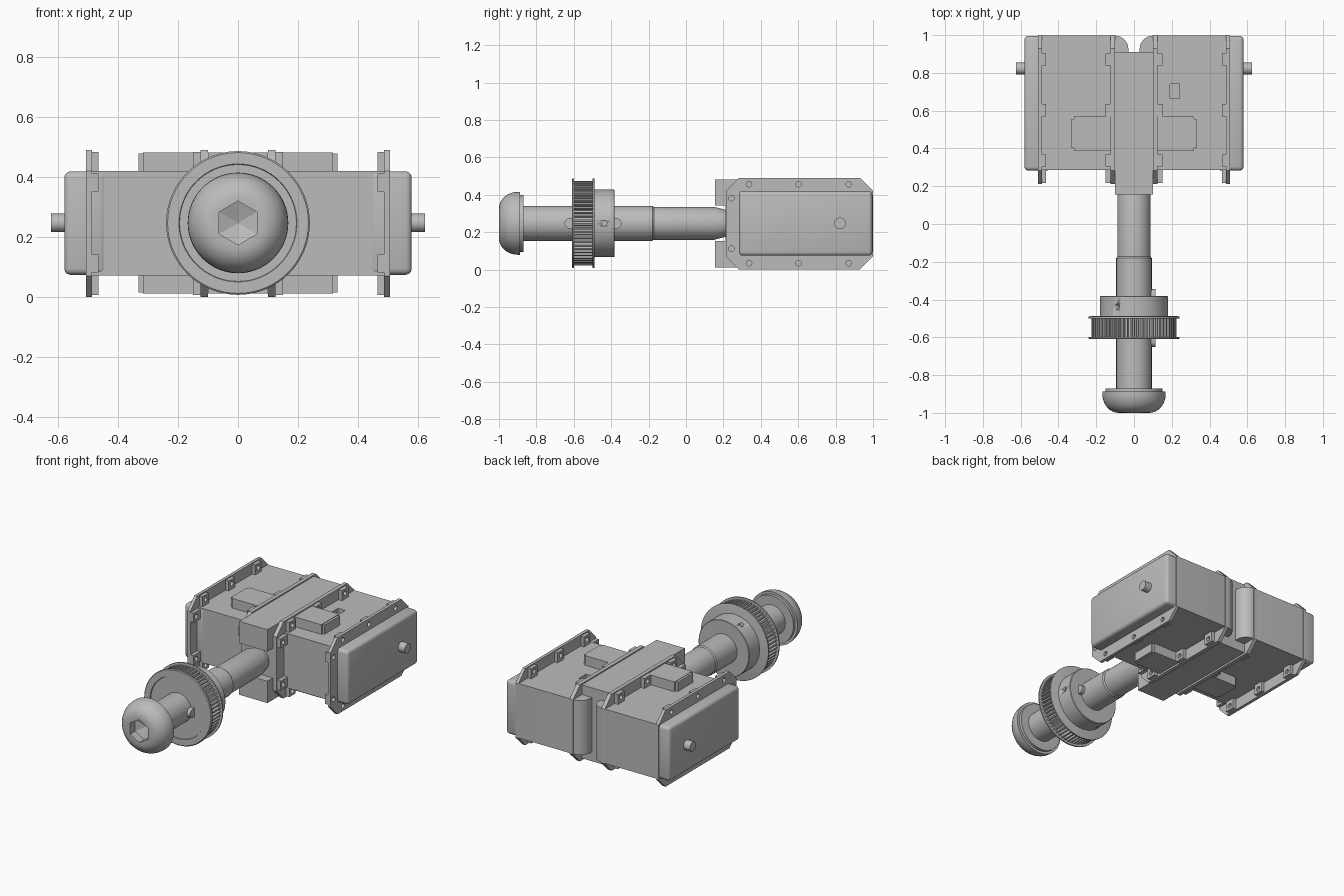
import bpy, bmesh
from math import sin, cos, pi, radians
from mathutils import Vector, Matrix

if "Cube" in bpy.data.objects:
    bpy.data.objects.remove(bpy.data.objects["Cube"], do_unlink=True)

CZ = 0.247  # height of the shaft axis

grey = bpy.data.materials.new("plain grey")
grey.use_nodes = True
tone = (0.5, 0.5, 0.5, 1)
grey.diffuse_color = tone
grey.node_tree.nodes["Principled BSDF"].inputs["Base Color"].default_value = tone


def finish(name, bm, smooth=False):
    bmesh.ops.remove_doubles(bm, verts=bm.verts[:], dist=1e-5)
    bmesh.ops.recalc_face_normals(bm, faces=bm.faces[:])
    me = bpy.data.meshes.new(name)
    bm.to_mesh(me)
    bm.free()
    me.materials.append(grey)
    ob = bpy.data.objects.new(name, me)
    bpy.context.collection.objects.link(ob)
    if smooth:
        activate(ob)
        bpy.ops.object.shade_smooth_by_angle(angle=radians(32))
    return ob


def activate(ob):
    bpy.ops.object.select_all(action='DESELECT')
    ob.select_set(True)
    bpy.context.view_layer.objects.active = ob


def box(name, x, y, z, bevel=0.0):
    bm = bmesh.new()
    size = [abs(r[1] - r[0]) for r in (x, y, z)]
    mid = [(r[1] + r[0]) / 2 for r in (x, y, z)]
    bmesh.ops.create_cube(bm, size=1, matrix=Matrix.Translation(mid) @ Matrix.Diagonal((*size, 1)))
    if bevel:
        bmesh.ops.bevel(bm, geom=bm.edges[:], offset=bevel, segments=3, profile=0.5, affect='EDGES')
    return finish(name, bm, bevel > 0)


def extrude(name, pts, start, step, smooth=False):
    """Closed outline of 3D points swept along step."""
    bm = bmesh.new()
    face = bm.faces.new([bm.verts.new(Vector(p) + Vector(start)) for p in pts])
    out = bmesh.ops.extrude_face_region(bm, geom=[face])
    moved = [g for g in out["geom"] if isinstance(g, bmesh.types.BMVert)]
    bmesh.ops.translate(bm, verts=moved, vec=step)
    return finish(name, bm, smooth)


def lathe(name, profile, segs=64):
    """Profile of (y, radius) turned about the shaft axis."""
    bm = bmesh.new()
    rings = [[bm.verts.new((r * cos(pi / 2 + 2 * pi * i / segs), y,
                            CZ + r * sin(pi / 2 + 2 * pi * i / segs)))
              for i in range(segs)] for y, r in profile]
    for a, b in zip(rings, rings[1:]):
        for i in range(segs):
            j = (i + 1) % segs
            bm.faces.new((a[i], a[j], b[j], b[i]))
    return finish(name, bm, segs > 8)


def rod(name, centre, direction, radius, length, segs=24):
    bm = bmesh.new()
    turn = Vector(direction).to_track_quat('Z', 'Y').to_matrix().to_4x4()
    bmesh.ops.create_cone(bm, cap_ends=True, segments=segs, radius1=radius, radius2=radius,
                          depth=length, matrix=Matrix.Translation(centre) @ turn)
    return finish(name, bm, True)


def cut(ob, cutter):
    mod = ob.modifiers.new("cut", 'BOOLEAN')
    mod.operation, mod.solver, mod.object = 'DIFFERENCE', 'EXACT', cutter
    activate(ob)
    bpy.ops.object.modifier_apply(modifier=mod.name)
    bpy.data.objects.remove(cutter, do_unlink=True)


# Button head with hex socket and washer step
dome = [(-0.90 - 0.10 * sin(t * pi / 16), 0.08 + 0.088 * cos(t * pi / 16)) for t in range(9)]
head = lathe("button_head", [(-1, 0)] + dome[::-1] + [(-0.888, 0.168), (-0.888, 0.152),
                                                     (-0.87, 0.152), (-0.87, 0)])
cut(head, lathe("socket_cutter", [(-1.02, 0), (-1.02, 0.073), (-0.95, 0.073), (-0.925, 0)], 6))

# Stepped shaft with tapered tip
lathe("shaft", [(-0.9, 0), (-0.9, 0.094), (-0.18, 0.094), (-0.172, 0.088),
                (0.15, 0.088), (0.22, 0.07), (0.22, 0)])

# Drive key with rounded ends, lying along the shaft
key = [(0, y0 + 0.028 * sin(a), CZ + 0.028 * cos(a))
       for y0, first in ((-0.373, 0), (-0.622, pi))
       for a in [first + pi * k / 8 for k in range(9)]]
extrude("shaft_key", key, (0.06, 0, 0), (0.055, 0, 0), True)

# Pulley: toothed ring, two rims and a hub
TEETH = 60
ring = []
for i in range(TEETH):
    for frac, r in ((0.0, 0.205), (0.4, 0.205), (0.5, 0.226), (0.9, 0.226)):
        a = 2 * pi * (i + frac) / TEETH
        ring.append((r * cos(a), 0, CZ + r * sin(a)))
extrude("pulley_teeth", ring, (0, -0.602, 0), (0, 0.106, 0))
lathe("pulley_front_rim", [(-0.604, 0), (-0.604, 0.195), (-0.61, 0.197), (-0.61, 0.235),
                           (-0.606, 0.24), (-0.598, 0.24), (-0.598, 0)])
lathe("pulley_back_rim", [(-0.5, 0), (-0.5, 0.24), (-0.491, 0.24), (-0.488, 0.23), (-0.488, 0)])
hub = lathe("pulley_hub", [(-0.495, 0), (-0.495, 0.18), (-0.385, 0.18), (-0.382, 0.177), (-0.382, 0)])
for deg in (0, 120, 240):
    d = Vector((cos(radians(deg)), 0, sin(radians(deg))))
    cut(hub, rod("screw_cutter", Vector((0, -0.437, CZ)) + d * 0.17, d, 0.014, 0.08))

# Central spine with upper and lower rails and cross bars
box("spine_core", (-0.1, 0.1), (0.21, 0.91), (0.03, 0.46))
for label, s in (("upper", 1), ("lower", -1)):
    def level(a, b):
        return sorted((CZ + s * a, CZ + s * b))
    box(label + "_rail", (-0.1, 0.1), (0.155, 0.91), level(0.095, 0.235))
    box(label + "_cross_bar", (-0.317, 0.317), (0.39, 0.57), level(0.16, 0.235))
    box(label + "_cross_bar_end", (-0.332, 0.332), (0.403, 0.557), level(0.16, 0.232))

# Flange outline and its bolt holes, as (y, z)
C = 0.07
Y0, Y1, Z1 = 0.213, 1.0, 0.49
outline = [(0, Y0, C), (0, Y0 + C, 0), (0, Y1 - C, 0), (0, Y1, C),
           (0, Y1, Z1 - C), (0, Y1 - C, Z1), (0, Y0 + C, Z1), (0, Y0, Z1 - C)]
holes = [(y, z) for y in (0.337, 0.602, 0.87) for z in (0.034, 0.456)]
holes += [(0.243, 0.112), (0.243, 0.382)]

for side, s in (("left", 1), ("right", -1)):
    # Housing half with rounded inner back corner
    arc = [(s * (0.1 - 0.07 * sin(k * pi / 16)), 0.927 + 0.07 * cos(k * pi / 16), 0) for k in range(9)]
    half = [(0, 0.287, 0), (s * 0.5, 0.287, 0), (s * 0.5, 0.997, 0)] + arc + [(s * 0.03, 0.9, 0), (0, 0.9, 0)]
    housing = extrude(side + "_housing", half, (0, 0, 0.072), (0, 0, 0.348), True)
    if s > 0:
        cut(housing, box("pocket_cutter", (0.19, 0.242), (0.665, 0.74), (0.395, 0.5)))
    # End cap and axle stub
    box(side + "_end_cap", (s * 0.44, s * 0.58), (0.283, 0.996), (0.074, 0.419), 0.02)
    rod(side + "_axle_stub", (s * 0.59, 0.823, CZ), (1, 0, 0), 0.031, 0.07)

    # Outer and inner flanges, with bosses round the bolt holes
    for kind, a, b, c, d in (("outer", 0.487, 0.507, 0.465, 0.487), ("inner", 0.1, 0.125, 0.125, 0.15)):
        plate = extrude(f"{side}_{kind}_flange", outline, (s * a, 0, 0), (s * (b - a), 0, 0))
        for n, (y, z) in enumerate(holes):
            spot = (s * (a + d) / 2, y, z)
            cut(plate, rod("bolt_cutter", spot, (1, 0, 0), 0.015, 0.2, 16))
            if n < 6:
                span = ((y - 0.032, y + 0.032), (0.006, 0.075) if z < CZ else (0.415, 0.484))
            else:
                span = ((Y0 + 0.003, 0.29), (z - 0.03, z + 0.03))
            boss = box(f"{side}_{kind}_boss_{n + 1}", (s * c, s * d), *span)
            cut(boss, rod("bolt_cutter", spot, (1, 0, 0), 0.015, 0.2, 16))
